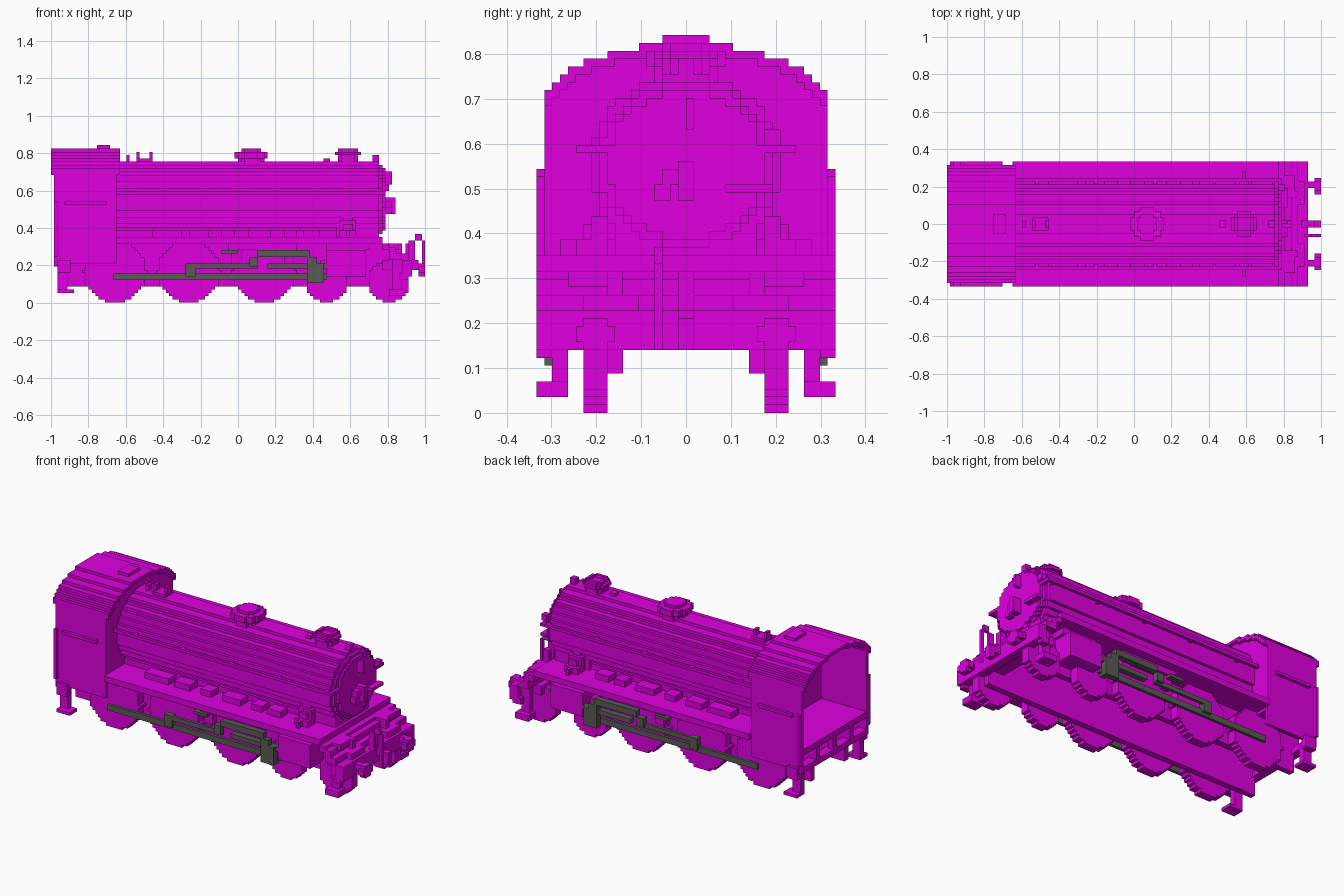
import bpy, bmesh, math

cube = bpy.data.objects.get("Cube")
if cube:
    bpy.data.objects.remove(cube, do_unlink=True)

V = 2 / 114  # size of one block; all dimensions below are in blocks


def material(name, rgb):
    m = bpy.data.materials.new(name)
    m.use_nodes = True
    m.diffuse_color = (*rgb, 1)
    node = next(n for n in m.node_tree.nodes if n.type == 'BSDF_PRINCIPLED')
    node.inputs["Base Color"].default_value = (*rgb, 1)
    return m


MAGENTA = material("magenta", (0.74, 0.0, 0.74))
GREY = material("dark grey", (0.1, 0.105, 0.09))


def finish(name, bm, mat, mirror):
    bmesh.ops.recalc_face_normals(bm, faces=bm.faces)
    me = bpy.data.meshes.new(name)
    bm.to_mesh(me)
    bm.free()
    me.materials.append(mat)
    ob = bpy.data.objects.new(name, me)
    bpy.context.scene.collection.objects.link(ob)
    if mirror:
        mod = ob.modifiers.new("mirror", 'MIRROR')
        mod.use_axis = (False, True, False)
        mod.use_mirror_merge = False


def boxes(name, dims, mat=MAGENTA, mirror=False):
    """Joined boxes, each given as x0, x1, y0, y1, z0, z1."""
    bm = bmesh.new()
    for x0, x1, y0, y1, z0, z1 in dims:
        vs = bmesh.ops.create_cube(bm, size=1)["verts"]
        for v in vs:
            v.co.x = V * (x1 if v.co.x > 0 else x0)
            v.co.y = V * (y1 if v.co.y > 0 else y0)
            v.co.z = V * (z1 if v.co.z > 0 else z0)
    finish(name, bm, mat, mirror)


def prism(name, pts, axis, c0, c1, mirror=False):
    """Extrude a 2D profile along an axis from c0 to c1."""
    place = {'x': lambda a, b: (c0, a, b), 'y': lambda a, b: (a, c0, b),
             'z': lambda a, b: (a, b, c0)}[axis]
    bm = bmesh.new()
    f = bm.faces.new([bm.verts.new([k * V for k in place(*p)]) for p in pts])
    out = bmesh.ops.extrude_face_region(bm, geom=[f])["geom"]
    i = "xyz".index(axis)
    for v in out:
        if isinstance(v, bmesh.types.BMVert):
            v.co[i] = c1 * V
    finish(name, bm, MAGENTA, mirror)


def stepped(rows, z0):
    """Symmetric stepped outline from half widths, one per block row."""
    right = []
    for i, h in enumerate(rows):
        for p in ((h, z0 + i), (h, z0 + i + 1)):
            if len(right) > 1 and right[-1][0] == right[-2][0] == p[0]:
                right.pop()
            if not right or right[-1] != p:
                right.append(p)
    return right + [(-a, b) for a, b in reversed(right)]


def disc(name, ca, cb, ra, rb, axis, c0, c1, mirror=False):
    """Blocky round disc centred on (ca, cb)."""
    n = round(2 * rb)
    rows = [max(1, round(ra * math.sqrt(1 - ((i + .5 - rb) / rb) ** 2))) for i in range(n)]
    pts = [(a + ca, b) for a, b in stepped(rows, cb - rb)]
    prism(name, pts, axis, c0, c1, mirror)


# Boiler and smokebox
disc("boiler", 0, 31.5, 12, 11.5, 'x', -37, 43)
disc("smokebox_front", 0, 31.5, 11, 10.5, 'x', 43, 44)
disc("smokebox_door", 0, 31.5, 10, 9.5, 'x', 44, 45)
boxes("boiler_saddle", [(30, 43, -9, 9, 19, 24), (-37, 30, -8, 8, 19, 22)])
boxes("door_handle", [(45, 48, -1, 1, 27, 32), (45, 47, -3, -1, 29, 31),
                      (45, 47, -4, -2, 27, 29)])
boxes("door_hinges", [(45, 47, 0, 1, 36, 40), (45, 47, 5, 11, 28, 29)])
boxes("boiler_handrail", [(-37, 44, 13, 14, 33, 34)]
      + [(x, x + 1, 11, 13, 33, 34) for x in (-30, -12, 6, 24, 42)], mirror=True)
boxes("front_handrail", [(44, 45, 9, 14, 33, 34)], mirror=True)
boxes("front_lamps", [(41, 43, -1, 1, 42, 45), (44, 46, 10, 12, 34, 36)])
boxes("steam_pipe", [(32, 35, 10, 11, 20, 28), (31, 36, 10, 12, 20, 25), (32, 35, 12, 13, 20, 24),
                     (31, 36, 12, 14, 20, 22), (33, 34, 14, 16, 20, 22)], mirror=True)

# Chimney, dome and fittings on the boiler top
disc("chimney_stack", 33.5, 0, 3, 3, 'z', 42, 45)
disc("chimney_rim", 33.5, 0, 4, 4, 'z', 45, 46)
boxes("chimney_lip", [(31.5, 35.5, 2, 3, 46, 47), (30.5, 31.5, 0, 2, 46, 47),
                      (35.5, 36.5, 0, 2, 46, 47)], mirror=True)
disc("dome_base", 4, 0, 4, 4, 'z', 42, 44)
disc("dome", 4, 0, 5, 5, 'z', 44, 46)
disc("dome_cap", 4, 0, 3, 3, 'z', 46, 47)
boxes("safety_valves", [(-31, -26, -2, 2, 43, 44), (-31, -30, -1, 1, 44, 46),
                        (-27, -26, -1, 1, 44, 46), (-34, -33, -1, 1, 43, 45),
                        (26, 28, -1, 1, 43, 44)])

# Cab: side walls, front wall, open back and arched roof
boxes("cab_side", [(-56, -37, 17, 18, 12, 41)], mirror=True)
boxes("cab_trim", [(-53, -40, 18, 19, 30, 31), (-56, -55, 18, 19, 14, 31)], mirror=True)
ROOF = [18, 17, 16, 15, 13, 10, 6]
prism("cab_front", stepped([17] * 23 + ROOF[1:-1], 18), 'x', -39, -37)
outer = stepped(ROOF, 40)
outer[0], outer[-1] = (18, 39), (-18, 39)
inner = [(a - math.copysign(1, a), b - 1) for a, b in stepped(ROOF, 40)]
inner[0], inner[-1] = (17, 39), (-17, 39)
prism("cab_roof", outer + inner[::-1], 'x', -57, -36)
boxes("roof_vent", [(-43, -39, -3, 3, 47, 48)])
boxes("cab_floor", [(-56, -37, -17, 17, 17, 19)])

# Running board, frames and end beams
boxes("running_board", [(-37, 44, -19, 19, 18, 20)])
boxes("frame", [(-54, 50, 8, 10, 5, 18)], mirror=True)
boxes("rear_beam", [(-56, -53, -18, 18, 11, 13)])
boxes("rear_posts", [(-56, -54, y, y + 2, 13, 17) for y in (-10, -1, 8)])
boxes("front_deck", [(44, 46, -19, 19, 16, 18), (46, 48, -19, 19, 13, 17),
                     (48, 50, -19, 19, 13, 15), (50, 53, -19, 19, 8, 13),
                     (44, 50, -15, 15, 10, 13)])
boxes("front_deck_blocks", [(46, 49, 8, 15, 16, 18), (50, 52, 6, 13, 13, 15),
                            (49, 52, 17, 19, 7, 9)], mirror=True)
boxes("cylinder", [(27, 39, 10, 17, 8, 16), (27, 40, 10, 15, 16, 18)], mirror=True)
boxes("board_fittings", [(x, x + w, 9, 13, 20, 22) for x, w in
                         ((-26, 9), (-15, 6), (-5, 4), (3, 7), (14, 4), (20, 5))], mirror=True)

# Buffers, coupling and lamp post
boxes("buffer", [(53, 55, 11, 13, 10, 12), (55, 57, 9, 14, 9, 11),
                 (55, 57, 10, 13, 8, 12)], mirror=True)
boxes("coupling", [(53, 55, -1, 1, 10, 13), (55, 57, -1, 1, 8, 12), (51, 53, -1, 1, 13, 18)])
boxes("lamp_post", [(52, 54, -4, -3, 13, 19), (54, 56, -4, -3, 19, 21),
                    (56, 57, -4, -3, 8, 19)])

# Steps at both ends
boxes("rear_step", [(-55, -50, 15, 19, 3, 4), (-55, -52, 15, 17, 4, 12),
                    (-55, -51, 17, 19, 9, 13)], mirror=True)
boxes("front_step", [(46, 51, 15, 19, 2, 4), (47, 50, 15, 17, 4, 13)], mirror=True)

# Wheels: three large, two small
for i, (x, r) in enumerate([(-37.5, 9.5), (-15, 9.5), (8, 9.5), (27, 6.5), (46, 6.5)]):
    disc(f"wheel_{i + 1}", x, r, r, r, 'y', 10, 13, mirror=True)

# Rods and valve gear
boxes("side_rod", [(-38, 27, 15, 16, 7, 9)], GREY, True)
boxes("connecting_rod", [(-16, -13, 15, 17, 8, 12), (-16, 6, 16, 17, 10.5, 12),
                         (3.5, 6, 16, 18, 11, 14)], GREY, True)
boxes("valve_rod", [(-5, 0, 15, 17, 15, 16), (6, 22, 16, 18, 14, 16),
                    (9, 27, 15, 17, 10.5, 12)], GREY, True)
boxes("crosshead", [(21, 24, 16, 18, 6, 14), (24, 26, 15, 18, 6, 12)], GREY, True)
boxes("valve_gear_bracket", [(-3, 18, 10, 16, 16, 18), (-2, 1, 13, 15, 12, 16),
                             (14, 17, 13, 15, 12, 16)], mirror=True)
